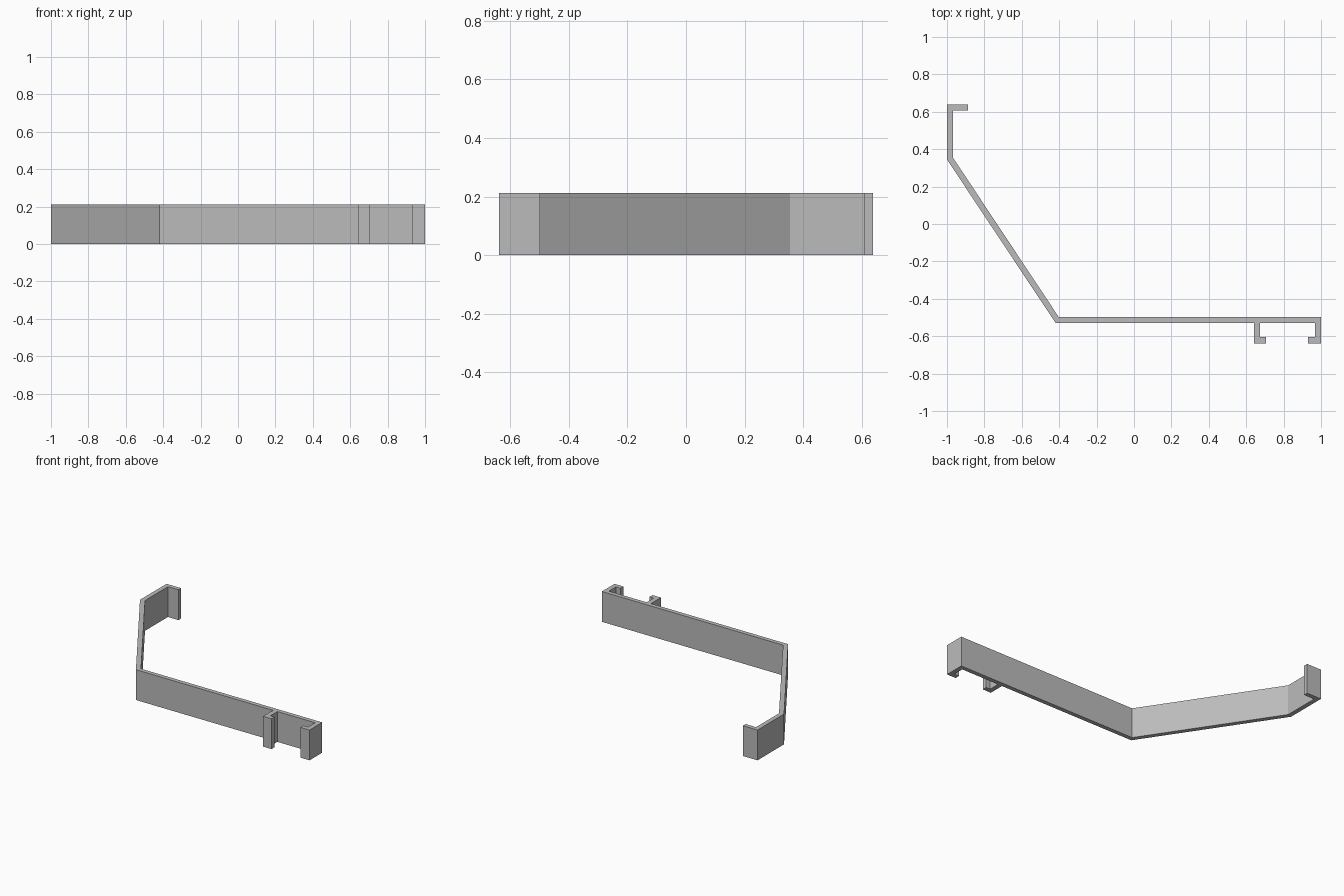
import bpy
import bmesh

cube = bpy.data.objects.get("Cube")
if cube:
    bpy.data.objects.remove(cube, do_unlink=True)

HEIGHT = 0.212

grey = bpy.data.materials.new("plain grey")
grey.use_nodes = True
colour = (0.5, 0.5, 0.5, 1)
grey.diffuse_color = colour
grey.node_tree.nodes["Principled BSDF"].inputs["Base Color"].default_value = colour


def extrude_profile(name, outline, height):
    """Closed plan outline raised into a solid standing on z = 0."""
    bm = bmesh.new()
    face = bm.faces.new([bm.verts.new((x, y, 0)) for x, y in outline])
    raised = bmesh.ops.extrude_face_region(bm, geom=[face])["geom"]
    top = [v for v in raised if isinstance(v, bmesh.types.BMVert)]
    bmesh.ops.translate(bm, verts=top, vec=(0, 0, height))
    bmesh.ops.recalc_face_normals(bm, faces=bm.faces)
    mesh = bpy.data.meshes.new(name)
    bm.to_mesh(mesh)
    bm.free()
    mesh.materials.append(grey)
    obj = bpy.data.objects.new(name, mesh)
    bpy.context.collection.objects.link(obj)
    return obj


# Outer side of the strip: back lip, side wall, slanted arm
outer_side = [(-0.887, 0.638), (-1, 0.638), (-1, 0.345), (-0.42, -0.528)]
# Inner hook and end hook on the front of the long arm
inner_hook = [(0.641, -0.528), (0.641, -0.638), (0.706, -0.638),
              (0.706, -0.605), (0.674, -0.605), (0.674, -0.528)]
end_hook = [(0.967, -0.528), (0.967, -0.605), (0.93, -0.605),
            (0.93, -0.638), (1, -0.638), (1, -0.498)]
# Inner side of the strip, back to the lip
inner_side = [(-0.402, -0.498), (-0.968, 0.355), (-0.968, 0.608), (-0.887, 0.608)]

extrude_profile("bent_bracket", outer_side + inner_hook + end_hook + inner_side, HEIGHT)
